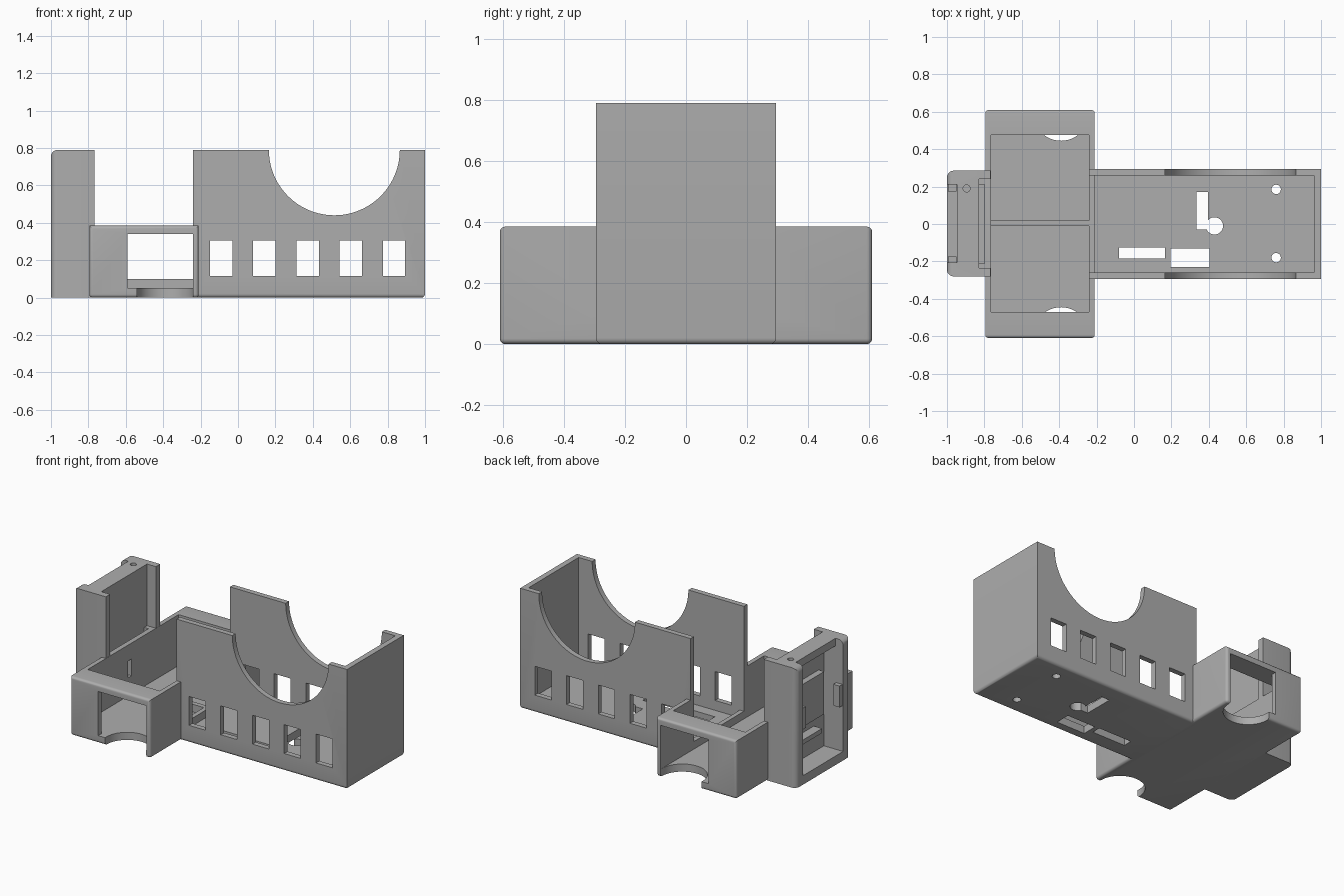
import bpy
import bmesh
from mathutils import Vector

cube = bpy.data.objects.get("Cube")
if cube:
    bpy.data.objects.remove(cube, do_unlink=True)

grey = bpy.data.materials.new("plain grey")
grey.use_nodes = True
grey.diffuse_color = (0.42, 0.42, 0.42, 1)
grey.node_tree.nodes["Principled BSDF"].inputs["Base Color"].default_value = (0.42, 0.42, 0.42, 1)


def add_object(name, bm):
    mesh = bpy.data.meshes.new(name)
    bm.to_mesh(mesh)
    bm.free()
    mesh.materials.append(grey)
    obj = bpy.data.objects.new(name, mesh)
    bpy.context.collection.objects.link(obj)
    return obj


def box(name, x, y, z, round_rule=None, radius=0.02):
    """Box from (min, max) ranges; edges chosen by a rule on their midpoint get rounded."""
    bm = bmesh.new()
    bmesh.ops.create_cube(bm, size=1)
    lo, hi = Vector((x[0], y[0], z[0])), Vector((x[1], y[1], z[1]))
    mid, size = (lo + hi) / 2, hi - lo
    edges = []
    for e in bm.edges:
        c = (e.verts[0].co + e.verts[1].co)
        if round_rule and round_rule(*[round(v) for v in c]):
            edges.append(e)
    for v in bm.verts:
        v.co = Vector([mid[i] + v.co[i] * size[i] for i in range(3)])
    if edges:
        bmesh.ops.bevel(bm, geom=edges, offset=radius, segments=5, profile=0.5, affect='EDGES')
    return add_object(name, bm)


def cylinder(center, radius, length, axis='Z', segments=48):
    bm = bmesh.new()
    bmesh.ops.create_cone(bm, cap_ends=True, segments=segments,
                          radius1=radius, radius2=radius, depth=length)
    for v in bm.verts:
        if axis == 'Y':
            v.co = Vector((v.co.x, v.co.z, -v.co.y))
        v.co += Vector(center)
    return add_object("cutter", bm)


def cut(obj, cutters):
    """Subtract every cutter, then remove the cutters."""
    for c in cutters:
        mod = obj.modifiers.new("cut", 'BOOLEAN')
        mod.operation = 'DIFFERENCE'
        mod.solver = 'EXACT'
        mod.object = c
        c.hide_render = True
    bpy.context.view_layer.update()
    graph = bpy.context.evaluated_depsgraph_get()
    mesh = bpy.data.meshes.new_from_object(obj.evaluated_get(graph))
    obj.modifiers.clear()
    obj.data = mesh
    for c in cutters:
        bpy.data.objects.remove(c, do_unlink=True)


def hole(x, y, z):
    return box("cutter", x, y, z)


THROUGH = (-0.1, 0.2)
FLOOR = 0.05

# Long tray with scooped side walls, a row of windows and floor holes
tray = box("long_tray", (-0.24, 1), (-0.295, 0.295), (0, 0.79),
           lambda x, y, z: z < 0 and x >= 0)
cuts = [hole((-0.5, 0.963), (-0.26, 0.26), (FLOOR, 1)),
        cylinder((0.515, 0, 0.79), 0.35, 1, 'Y', 96)]
for i in range(5):
    left = -0.15 + i * 0.231
    cuts.append(hole((left, left + 0.12), (-0.5, 0.5), (0.115, 0.305)))
cuts += [hole((0.335, 0.395), (-0.03, 0.17), THROUGH),
         hole((-0.08, 0.165), (-0.185, -0.125), THROUGH),
         hole((0.195, 0.405), (-0.23, -0.13), THROUGH),
         cylinder((0.43, -0.01, 0), 0.046, 0.4),
         cylinder((0.76, 0.185, 0), 0.025, 0.4),
         cylinder((0.76, -0.18, 0), 0.025, 0.4)]
cut(tray, cuts)

# Cross box: open pocket in the middle, roofed ends with windows and finger notches
cross = box("cross_box", (-0.795, -0.21), (-0.61, 0.61), (0, 0.385),
            lambda x, y, z: z < 0 or y != 0, 0.018)
cuts = [hole((-0.765, -0.24), (-0.575, 0.575), (FLOOR, 0.34)),
        hole((-0.765, -0.24), (-0.47, 0.475), (0.2, 0.6)),
        hole((-0.59, -0.24), (-0.8, 0.8), (FLOOR, 0.34)),
        hole((-0.3, -0.1), (-0.26, 0.26), (0.1, 0.6)),
        hole((-0.81, -0.7), (-0.05, -0.015), (0.17, 0.28))]
for side in (-1, 1):
    cuts.append(cylinder((-0.39, side * 0.595, 0), 0.15, 0.08 + FLOOR))
cut(cross, cuts)

# Low rib across the pocket floor
rib = box("pocket_rib", (-0.77, -0.235), (-0.012, 0.02), (0.04, 0.1))

# End tower: hollow from the outside, recessed towards the pocket
tower = box("end_tower", (-1, -0.766), (-0.28, 0.285), (0.001, 0.79),
            lambda x, y, z: x < 0 and (y != 0 or z > 0), 0.035)
cuts = [hole((-1.1, -0.86), (-0.205, 0.21), (0.06, 0.74)),
        hole((-1.1, -0.945), (-0.205, 0.21), (0.06, 0.9)),
        hole((-0.83, -0.7), (-0.235, 0.24), (0.385, 0.9)),
        hole((-0.83, -0.798), (-0.21, 0.21), (0.1, 0.5)),
        hole((-0.798, -0.7), (-0.05, -0.015), (0.17, 0.28)),
        cylinder((-0.895, 0.19, 0.79), 0.019, 0.2, 'Z', 24)]
cut(tower, cuts)

# Details inside the tower: raised panel, small shelf and retaining tabs
box("tower_panel", (-0.9, -0.85), (-0.15, 0.15), (0.3, 0.58))
box("tower_shelf", (-0.92, -0.85), (-0.1, 0.1), (0.2, 0.23))
for side in (-1, 1):
    box("tower_tab", (-0.995, -0.95), sorted((side * 0.175, side * 0.22)), (0.36, 0.5))

# Smooth the rounded edges, keep the rest crisp
bpy.ops.object.select_all(action='DESELECT')
for obj in (tray, cross, tower):
    obj.select_set(True)
    bpy.context.view_layer.objects.active = obj
bpy.ops.object.shade_smooth_by_angle(angle=0.5)
